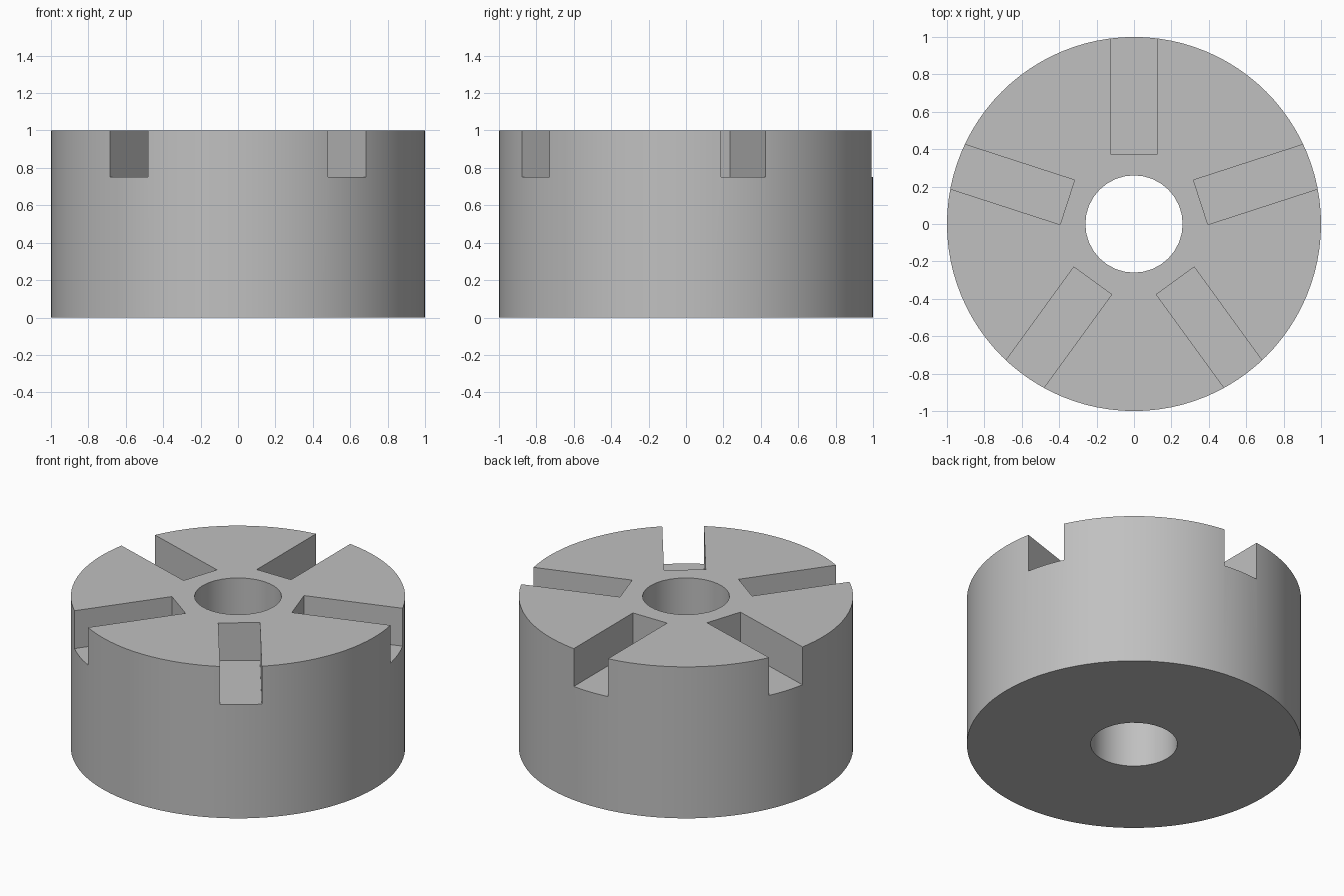
import bpy
import bmesh
from math import radians, pi
from mathutils import Matrix

OUTER, BORE, HEIGHT = 1.0, 0.26, 1.0
SLOTS, SLOT_WIDTH, SLOT_START, SLOT_FLOOR = 5, 0.25, 0.375, 0.75

if "Cube" in bpy.data.objects:
    bpy.data.objects.remove(bpy.data.objects["Cube"], do_unlink=True)


def make_object(name, bm):
    bmesh.ops.recalc_face_normals(bm, faces=bm.faces)
    mesh = bpy.data.meshes.new(name)
    bm.to_mesh(mesh)
    bm.free()
    obj = bpy.data.objects.new(name, mesh)
    bpy.context.collection.objects.link(obj)
    return obj


def cylinder(name, radius, bottom, top, sides):
    bm = bmesh.new()
    bmesh.ops.create_cone(bm, cap_ends=True, segments=sides, radius1=radius,
                          radius2=radius, depth=top - bottom,
                          matrix=Matrix.Translation((0, 0, (bottom + top) / 2)))
    return make_object(name, bm)


def cut(target, cutter):
    mod = target.modifiers.new(cutter.name, "BOOLEAN")
    mod.operation = "DIFFERENCE"
    mod.solver = "EXACT"
    mod.object = cutter
    bpy.context.view_layer.objects.active = target
    bpy.ops.object.modifier_apply(modifier=mod.name)
    bpy.data.objects.remove(cutter, do_unlink=True)


# Flat grey metal
grey = bpy.data.materials.new("grey_metal")
grey.use_nodes = True
colour = (0.53, 0.53, 0.53, 1)
grey.diffuse_color = colour
grey.node_tree.nodes["Principled BSDF"].inputs["Base Color"].default_value = colour

# Round body with a through bore
body = cylinder("slotted_rotor", OUTER, 0, HEIGHT, 96)
cut(body, cylinder("bore_cutter", BORE, -0.2, HEIGHT + 0.2, 32))

# Radial slots, open at the rim and the top, one pointing straight back
bm = bmesh.new()
length, depth = 0.8, 0.5
for i in range(SLOTS):
    placement = (Matrix.Rotation(pi / 2 + i * 2 * pi / SLOTS, 4, "Z")
                 @ Matrix.Translation((SLOT_START + length / 2, 0, SLOT_FLOOR + depth / 2))
                 @ Matrix.Diagonal((length, SLOT_WIDTH, depth, 1)))
    bmesh.ops.create_cube(bm, size=1, matrix=placement)
cut(body, make_object("slot_cutter", bm))

# Smooth round walls, crisp edges
body.data.materials.clear()
body.data.materials.append(grey)
for face in body.data.polygons:
    face.material_index = 0
bpy.ops.object.select_all(action="DESELECT")
body.select_set(True)
bpy.context.view_layer.objects.active = body
bpy.ops.object.shade_smooth_by_angle(angle=radians(30))
